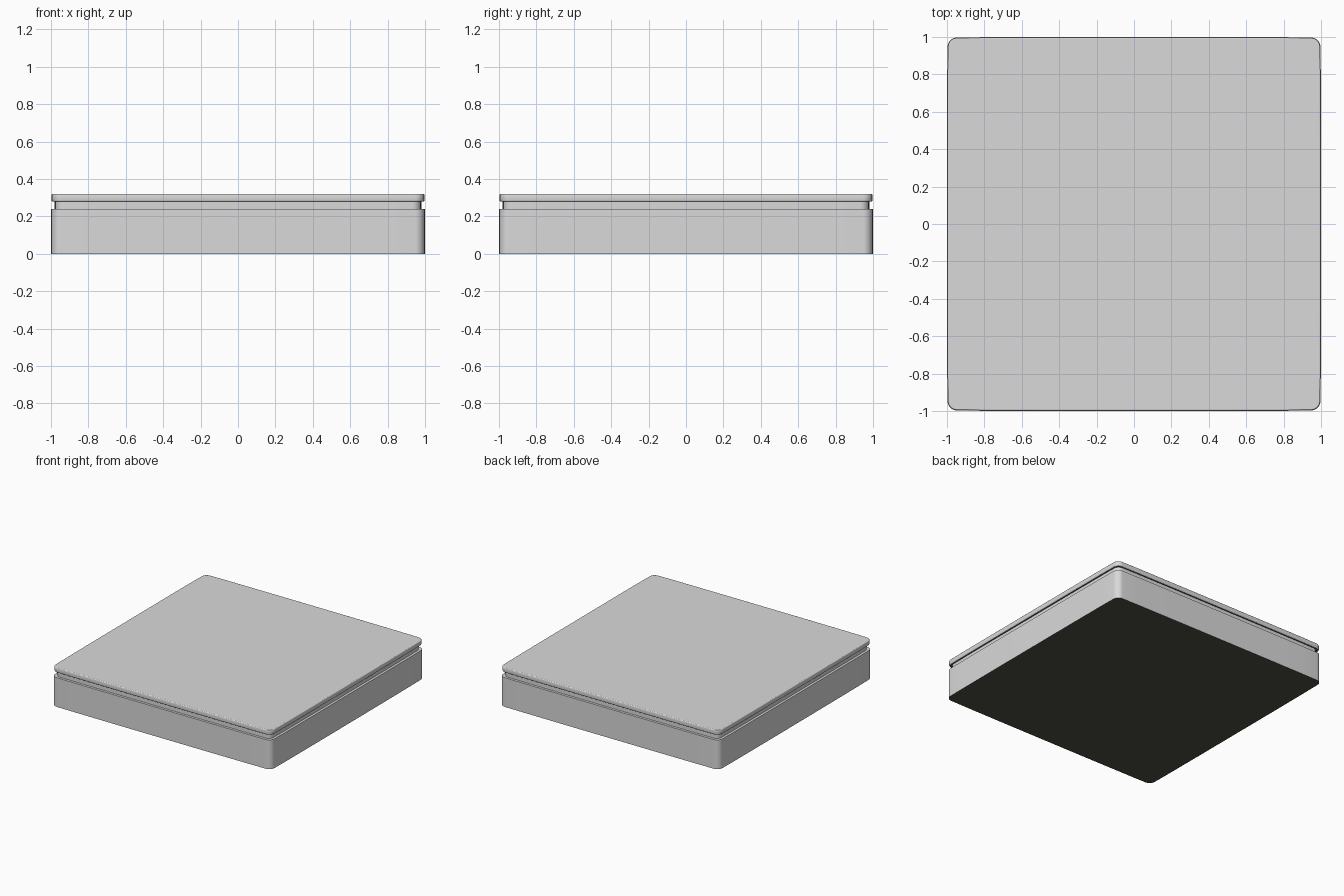
import bpy, bmesh, math

if "Cube" in bpy.data.objects:
    bpy.data.objects.remove(bpy.data.objects["Cube"])


def material(name, rgb):
    m = bpy.data.materials.new(name)
    m.diffuse_color = (*rgb, 1)
    m.use_nodes = True
    m.node_tree.nodes["Principled BSDF"].inputs["Base Color"].default_value = m.diffuse_color
    return m


grey = material("light grey", (0.70, 0.70, 0.70))
dark = material("near black", (0.075, 0.075, 0.058))

BULGE = 0.003   # sides bow out very slightly toward the middle
STEPS = 8


def outline(half, radius):
    """Rounded square with faintly bowed sides, counter-clockwise."""
    c = half - BULGE - radius
    quarter = [(half, -0.4), (half, 0.4), (half - BULGE * 0.4, 0.8)]
    for i in range(STEPS + 1):
        a = math.pi / 2 * i / STEPS
        quarter.append((c + radius * math.cos(a), c + radius * math.sin(a)))
    quarter.append((0.8, half - BULGE * 0.4))
    pts = []
    for k in range(4):
        for x, y in quarter:
            for _ in range(k):
                x, y = -y, x
            pts.append((x, y))
    return pts


def slab(name, rings, caps=True):
    """Loft rounded squares given as (half size, corner radius, z)."""
    bm = bmesh.new()
    loops = [[bm.verts.new((x, y, z)) for x, y in outline(h, r)] for h, r, z in rings]
    n = len(loops[0])
    for lo, hi in zip(loops, loops[1:]):
        for i in range(n):
            j = (i + 1) % n
            bm.faces.new((lo[i], lo[j], hi[j], hi[i]))
    if caps:
        under = bm.faces.new(loops[0][::-1])
        top = bm.faces.new(loops[-1])
        under.material_index = 1      # undersides are dark
        for f in (under, top):        # keep the flat faces crisp
            for e in f.edges:
                e.smooth = False
    me = bpy.data.meshes.new(name)
    bm.to_mesh(me)
    bm.free()
    me.materials.append(grey)
    me.materials.append(dark)
    ob = bpy.data.objects.new(name, me)
    bpy.context.collection.objects.link(ob)
    bpy.context.view_layer.objects.active = ob
    ob.select_set(True)
    bpy.ops.object.shade_smooth_by_angle(angle=math.radians(35), keep_sharp_edges=True)
    ob.select_set(False)
    return ob


# main block
slab("base_block", [(1.0, 0.05, 0), (1.0, 0.05, 0.24)])

# recessed groove between block and lid
slab("recessed_neck", [(0.98, 0.045, 0.24), (0.98, 0.045, 0.28)], caps=False)

# thin lid with softened edges
B = 0.006
rings = []
for i in range(4):
    a = math.pi / 2 * i / 3
    d = B * (1 - math.sin(a))
    rings.append((0.998 - d, 0.05 - d, 0.28 + B * (1 - math.cos(a))))
rings += [(h, r, 0.60 - z) for h, r, z in reversed(rings)]
slab("top_plate", rings)
